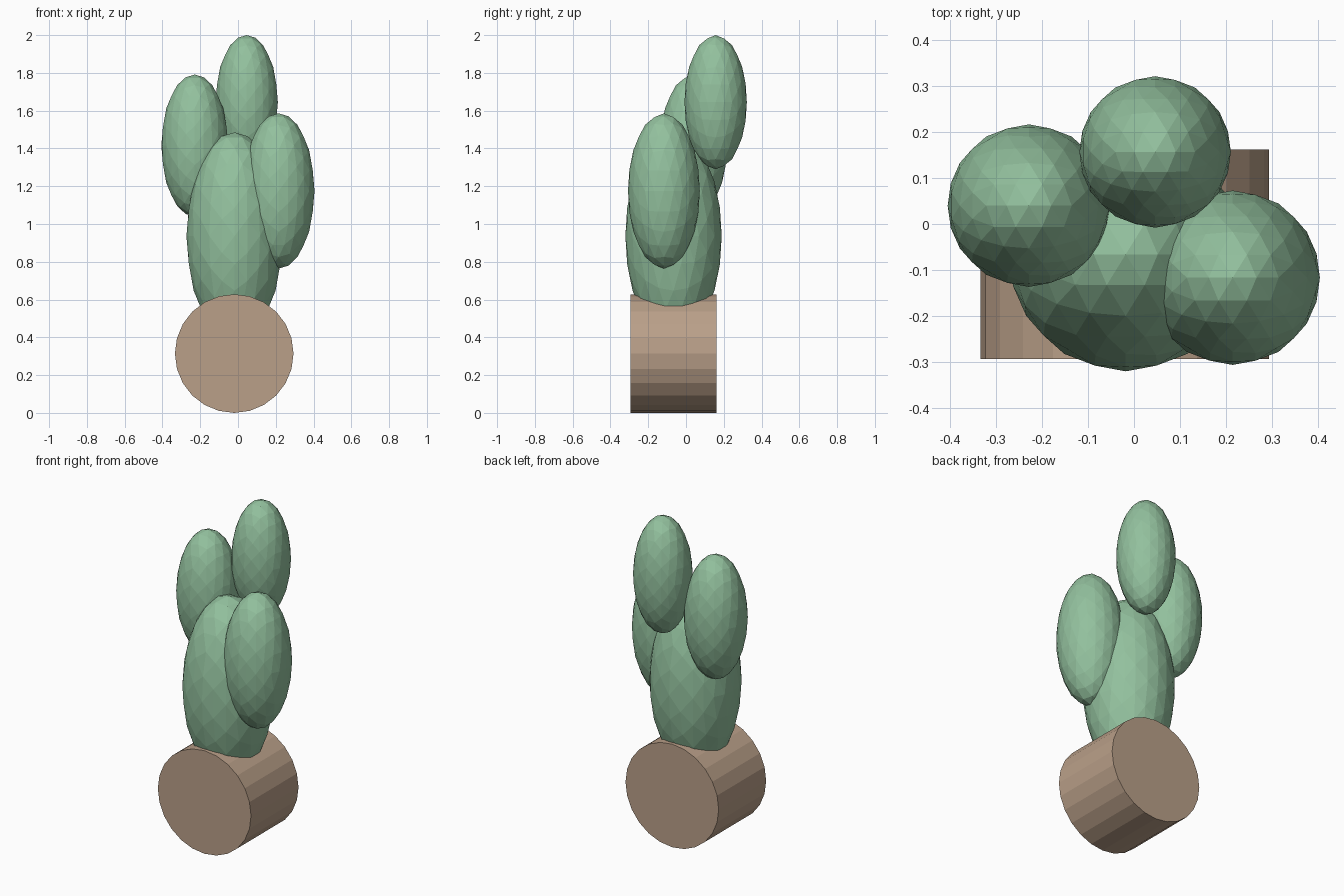
import bpy, bmesh
from math import radians, sqrt
from mathutils import Matrix

if "Cube" in bpy.data.objects:
    bpy.data.objects.remove(bpy.data.objects["Cube"])

GOLD = (1 + sqrt(5)) / 2


def material(name, rgb):
    mat = bpy.data.materials.new(name)
    mat.diffuse_color = (*rgb, 1)
    mat.use_nodes = True
    mat.node_tree.nodes["Principled BSDF"].inputs["Base Color"].default_value = mat.diffuse_color
    return mat


green = material("cactus_green", (0.29, 0.53, 0.34))
clay = material("clay", (0.49, 0.35, 0.25))


def add_object(name, bm, mat):
    bmesh.ops.recalc_face_normals(bm, faces=bm.faces)
    mesh = bpy.data.meshes.new(name)
    bm.to_mesh(mesh)
    bm.free()
    mesh.materials.append(mat)
    obj = bpy.data.objects.new(name, mesh)
    bpy.context.collection.objects.link(obj)
    return obj


def lobe(name, centre, radius, half_height):
    # Faceted ellipsoid: icosahedron with an edge along x on top, split twice
    bm = bmesh.new()
    for a in (-1, 1):
        for b in (-GOLD, GOLD):
            for co in ((a, 0, b), (0, b, a), (b, a, 0)):
                bm.verts.new(co)
    bmesh.ops.convex_hull(bm, input=bm.verts)
    for _ in range(2):
        bmesh.ops.subdivide_edges(bm, edges=bm.edges[:], cuts=1, use_grid_fill=True)
        for v in bm.verts:
            v.co.normalize()
    bmesh.ops.scale(bm, vec=(radius, radius, half_height), verts=bm.verts)
    obj = add_object(name, bm, green)
    obj.location = centre


# Cactus body and its three arms
lobe("cactus_body", (-0.018, -0.066, 0.936), 0.255, 0.549)
lobe("left_arm", (-0.229, 0.04, 1.415), 0.177, 0.376)
lobe("right_arm", (0.215, -0.117, 1.175), 0.19, 0.411)
lobe("top_arm", (0.046, 0.157, 1.645), 0.165, 0.355)

# Pot: 24-sided drum lying along y
bm = bmesh.new()
bmesh.ops.create_cone(bm, cap_ends=True, segments=24, radius1=0.314,
                      radius2=0.314, depth=0.457,
                      matrix=Matrix.Rotation(radians(90), 4, 'X'))
pot = add_object("pot", bm, clay)
pot.location = (-0.02, -0.066, 0.314)
